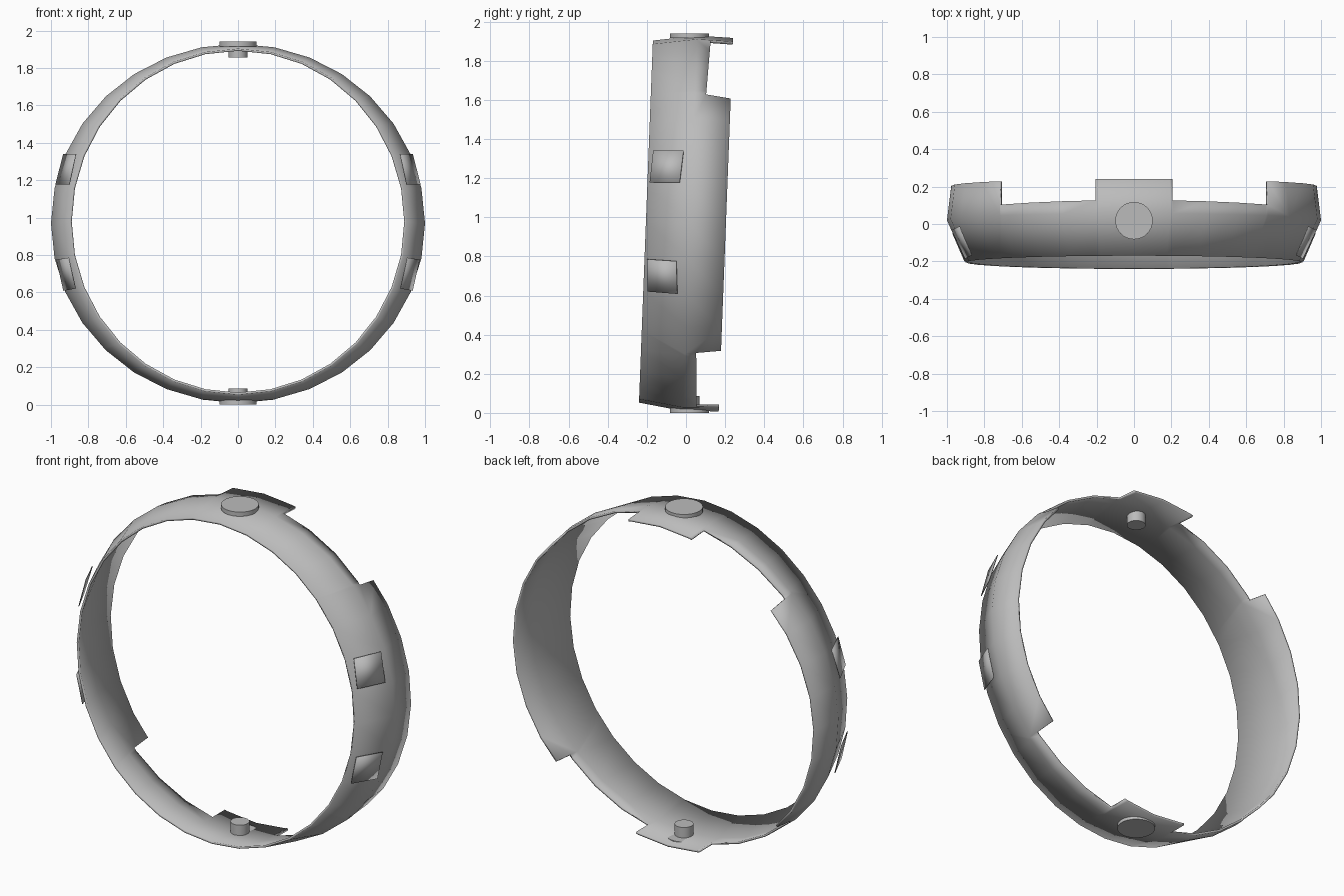
import bpy, bmesh, math
from mathutils import Matrix, Vector

if "Cube" in bpy.data.objects:
    bpy.data.objects.remove(bpy.data.objects["Cube"])

MID = 0.97              # height of the ring centre
TILT = math.radians(-2.2)
SEG = 32
TAB_X, NOTCH_X = 0.206, 0.716

grey = bpy.data.materials.new("plain_grey")
grey.use_nodes = True
color = (0.5, 0.5, 0.5, 1)
grey.diffuse_color = color
grey.node_tree.nodes["Principled BSDF"].inputs["Base Color"].default_value = color


def finish(name, bm, thickness=0, angle=40):
    mesh = bpy.data.meshes.new(name)
    bm.to_mesh(mesh)
    bm.free()
    mesh.materials.append(grey)
    obj = bpy.data.objects.new(name, mesh)
    bpy.context.collection.objects.link(obj)
    if thickness:
        mod = obj.modifiers.new("thickness", "SOLIDIFY")
        mod.thickness = thickness
        mod.offset = -1
    bpy.ops.object.select_all(action="DESELECT")
    obj.select_set(True)
    bpy.context.view_layer.objects.active = obj
    bpy.ops.object.shade_smooth_by_angle(angle=math.radians(angle))
    return obj


def bisect(bm, faces, point, normal):
    geom = set(faces)
    for f in faces:
        geom.update(f.edges, f.verts)
    bmesh.ops.bisect_plane(bm, geom=list(geom), plane_co=point, plane_no=normal)


# Ring band: elliptical rows of (y, x radius, z radius)
bm = bmesh.new()
rows = []
for y, rx, rz in [(-0.205, 0.9, 0.926), (0.02, 1.0, 0.96), (0.204, 0.977, 0.955)]:
    angles = [2 * math.pi * i / SEG for i in range(SEG)]
    rows.append([bm.verts.new((rx * math.sin(a), y, rz * math.cos(a))) for a in angles])
for low, high in zip(rows, rows[1:]):
    for i in range(SEG):
        j = (i + 1) % SEG
        bm.faces.new((low[i], high[i], high[j], low[j]))
bmesh.ops.recalc_face_normals(bm, faces=bm.faces)
if sum(f.normal.dot(f.calc_center_median()) for f in bm.faces) < 0:
    bmesh.ops.reverse_faces(bm, faces=bm.faces)

# Four notches in the back edge, leaving top and bottom tabs and side blocks
for x in (-NOTCH_X, -TAB_X, TAB_X, NOTCH_X):
    bisect(bm, bm.faces[:], (x, 0, 0), (1, 0, 0))


def notch_faces(side):
    found = []
    for f in bm.faces:
        c = f.calc_center_median()
        if TAB_X < abs(c.x) < NOTCH_X and c.z * side > 0 and c.y > 0.02:
            found.append(f)
    return found


for side in (-1, 1):
    bisect(bm, notch_faces(side), (0, 0.09, side * 0.93), (0, 1, -0.046 * side))
    doomed = [f for f in notch_faces(side) if f.calc_center_median().y > 0.1]
    bmesh.ops.delete(bm, geom=doomed, context="FACES")
bmesh.ops.transform(bm, verts=bm.verts,
                    matrix=Matrix.Translation((0, 0, MID)) @ Matrix.Rotation(TILT, 4, "X"))
finish("ring_band", bm, 0.012)


# Pivot discs outside and pins inside, at top and bottom
def cylinder(name, radius, z0, z1):
    bm = bmesh.new()
    bmesh.ops.create_cone(bm, cap_ends=True, segments=32, radius1=radius, radius2=radius,
                          depth=z1 - z0,
                          matrix=Matrix.Translation((0, 0.018, (z0 + z1) / 2)))
    finish(name, bm)


cylinder("top_disc", 0.1, 1.915, 1.94)
cylinder("top_pin", 0.05, 1.856, 1.92)
cylinder("bottom_disc", 0.1, 0, 0.025)
cylinder("bottom_pin", 0.05, 0.02, 0.086)

# Thin side plates standing just off the band
plates = {
    "upper": [(0.868, -0.168, 1.34), (0.935, -0.013, 1.34),
              (0.976, -0.033, 1.178), (0.903, -0.186, 1.178)],
    "lower": [(0.907, -0.2, 0.785), (0.972, -0.05, 0.775),
              (0.934, -0.045, 0.608), (0.87, -0.197, 0.62)],
}
for level, corners in plates.items():
    for side_name, s in (("left", 1), ("right", -1)):
        bm = bmesh.new()
        face = bm.faces.new([bm.verts.new((s * x, y, z)) for x, y, z in corners])
        face.normal_update()
        if face.normal.x * s < 0:
            face.normal_flip()
        finish(f"{level}_{side_name}_plate", bm, 0.004)
